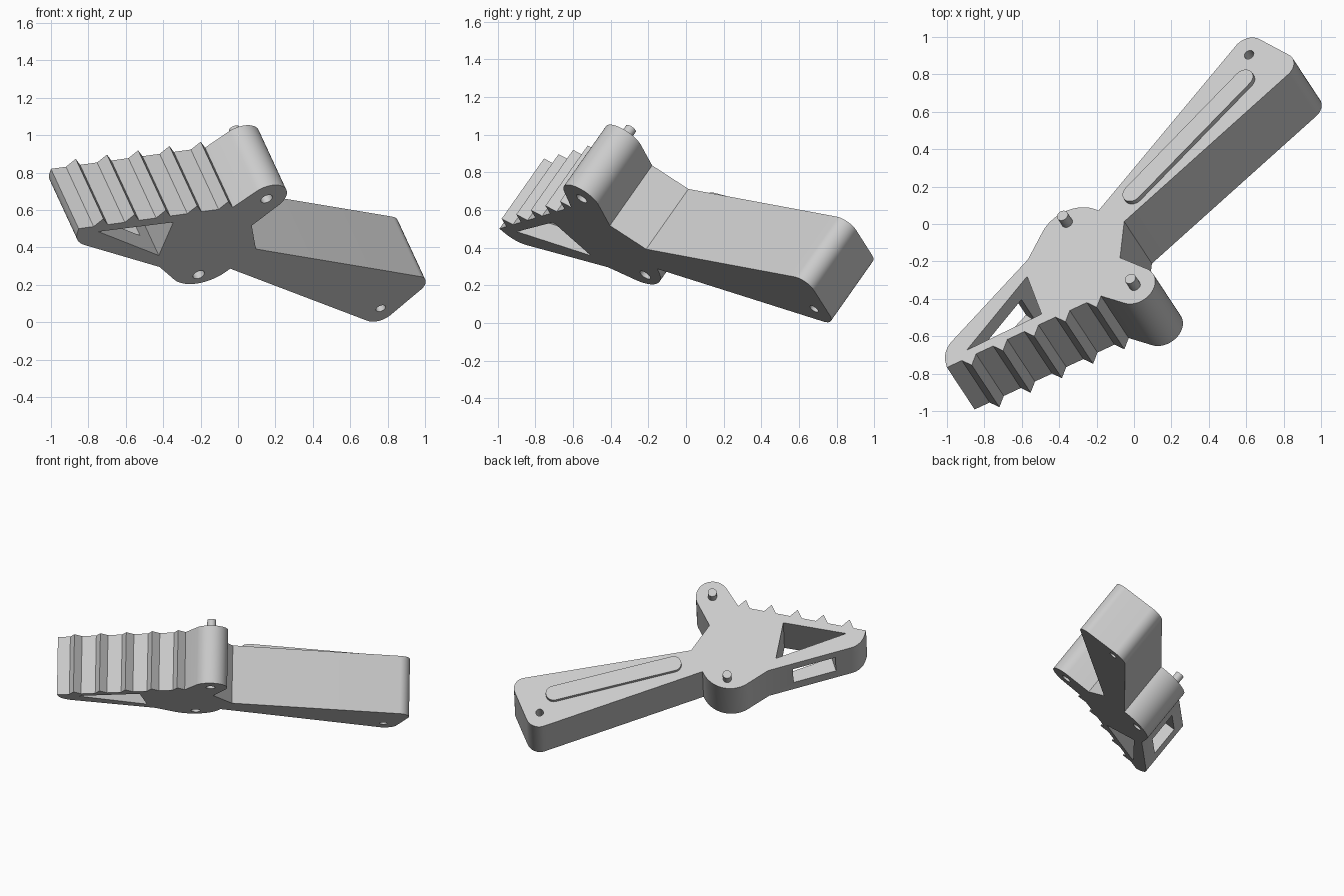
import bpy, bmesh
from math import cos, sin, tan, radians
from mathutils import Matrix, Vector

if "Cube" in bpy.data.objects:
    bpy.data.objects.remove(bpy.data.objects["Cube"], do_unlink=True)

grey = bpy.data.materials.new("light grey")
grey.use_nodes = True
grey.diffuse_color = (0.6, 0.6, 0.6, 1)
grey.node_tree.nodes["Principled BSDF"].inputs["Base Color"].default_value = (0.6, 0.6, 0.6, 1)

# Tilted frame: profile drawn in u, v on the top face, thickness goes down
U = Vector((0.9, 0.417, 0.124)).normalized()
N = Vector((-0.354, 0.538, 0.765))
N = (N - U * N.dot(U)).normalized()
V = N.cross(U)
FRAME = Matrix.Translation((0, 0, 0.745)) @ Matrix((U, V, N)).transposed().to_4x4()
THICK = 0.418


def arc(centre, r, a0, a1, steps=20):
    """Points on an arc, angles in degrees."""
    angles = [radians(a0 + (a1 - a0) * i / steps) for i in range(steps + 1)]
    return [(centre[0] + r * cos(a), centre[1] + r * sin(a)) for a in angles]


def fillet(before, corner, after, r, steps=10):
    """Rounded corner between two straight edges."""
    c = Vector(corner)
    d0 = (Vector(before) - c).normalized()
    d1 = (Vector(after) - c).normalized()
    half = d0.angle(d1) / 2
    centre = c + (d0 + d1).normalized() * r / sin(half)
    p0 = c + d0 * r / tan(half) - centre
    p1 = c + d1 * r / tan(half) - centre
    spokes = [p0.lerp(p1, i / steps).normalized() for i in range(steps + 1)]
    return [tuple(centre + s * r) for s in spokes]


def prism(name, points, bottom, top):
    """Extrude a profile between two heights of the tilted frame."""
    bm = bmesh.new()
    face = bm.faces.new([bm.verts.new((p[0], p[1], bottom)) for p in points])
    out = bmesh.ops.extrude_face_region(bm, geom=[face])
    verts = [g for g in out["geom"] if isinstance(g, bmesh.types.BMVert)]
    bmesh.ops.translate(bm, verts=verts, vec=(0, 0, top - bottom))
    bmesh.ops.recalc_face_normals(bm, faces=bm.faces)
    mesh = bpy.data.meshes.new(name)
    bm.to_mesh(mesh)
    bm.free()
    mesh.materials.append(grey)
    obj = bpy.data.objects.new(name, mesh)
    obj.matrix_world = FRAME
    bpy.context.collection.objects.link(obj)
    return obj


def activate(obj):
    bpy.ops.object.select_all(action="DESELECT")
    obj.select_set(True)
    bpy.context.view_layer.objects.active = obj


def cut(target, points, bottom, top):
    """Remove a prism from the target."""
    cutter = prism("cutter", points, bottom, top)
    cutter.hide_render = True
    mod = target.modifiers.new("cut", "BOOLEAN")
    mod.operation = "DIFFERENCE"
    mod.solver = "EXACT"
    mod.object = cutter
    activate(target)
    bpy.ops.object.modifier_apply(modifier=mod.name)
    bpy.data.objects.remove(cutter, do_unlink=True)


def circle(centre, r):
    return arc(centre, r, 0, 345, 23)


# Key points of the profile
front_pin, back_pin, end_hole = (-0.104, -0.391), (-0.34, 0.204), (0.888, 0.73)
waist, grip_start = (-0.131, -0.171), (-0.046, 0.044)
grip_low, grip_high = (1.147, 0.53), (0.916, 0.876)
hump = arc((-0.333, 0.07), 0.21, 34, 140)
arm_start, arm_end = (-0.606, 0.086), (-1.205, -0.243)
jaw_tip, base = (-1.211, -0.357), -0.357

# Body: lobe, grip, hump, arm, then the toothed edge
outline = arc(front_pin, 0.116, 226, 396)
outline += [waist, grip_start]
outline += fillet(grip_start, grip_low, grip_high, 0.08)
outline += fillet(grip_low, grip_high, hump[0], 0.095)
outline += hump + [arm_start]
outline += fillet(arm_start, arm_end, jaw_tip, 0.14)
outline.append(jaw_tip)
for i in range(5):
    u = -1.08 + 0.1855 * i
    outline += [(u - 0.042, base), (u, base - 0.058), (u + 0.042, base)]
body = prism("body", outline, -THICK, 0)

# Triangular opening in the jaw
cut(body, [(-0.64, -0.018), (-1.08, -0.306), (-0.632, -0.297)], -THICK - 0.1, 0.1)

# Window through the arm into the opening
along = (Vector(arm_end) - Vector(arm_start)).normalized()
inward = Vector((-along.y, along.x))
a = Vector(arm_start) + along * 0.18
b = a + along * 0.31
cut(body, [a - inward * 0.1, b - inward * 0.1, b + inward * 0.13, a + inward * 0.13], -0.31, -0.09)

# Hole through the grip end, sockets under the pins
cut(body, circle(end_hole, 0.027), -THICK - 0.1, 0.1)
for pin in (front_pin, back_pin):
    cut(body, circle(pin, 0.033), -THICK - 0.1, -THICK + 0.1)

# Pins on the top face
parts = [body]
for name, pin in (("front_pin", front_pin), ("back_pin", back_pin)):
    parts.append(prism(name, circle(pin, 0.031), -0.01, 0.07))

# Raised rib on the grip
tilt = 27
rib = arc((0.822, 0.575), 0.055, tilt - 90, tilt + 90, 14)
rib += arc((0.05, 0.18), 0.055, tilt + 90, tilt + 270, 14)
parts.append(prism("grip_rib", rib, -0.005, 0.028))

for part in parts:
    activate(part)
    bpy.ops.object.shade_smooth_by_angle(angle=radians(25))
